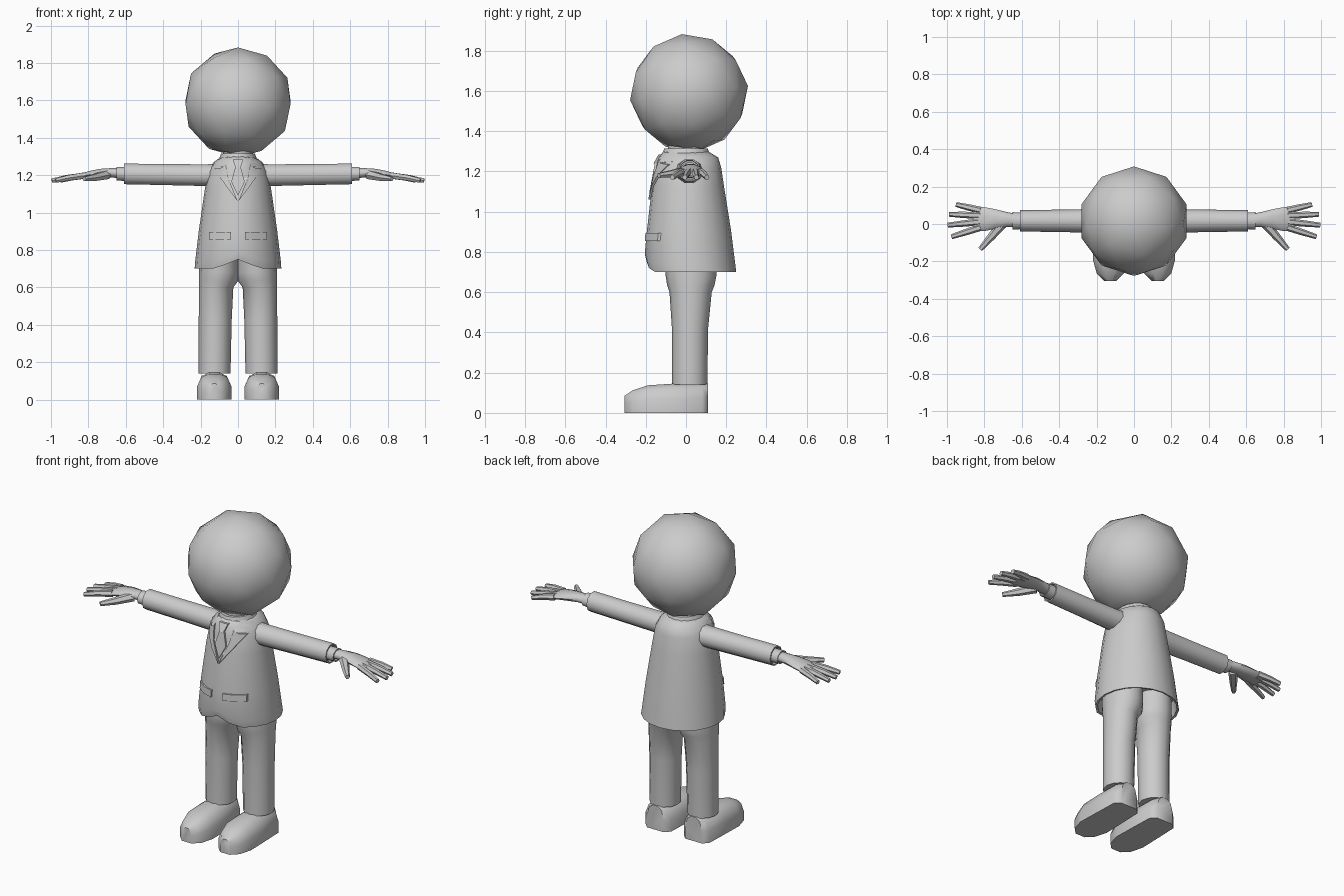
import bpy, bmesh, math
from mathutils import Vector, Matrix

if "Cube" in bpy.data.objects:
    bpy.data.objects.remove(bpy.data.objects["Cube"])

grey = bpy.data.materials.new("plain grey")
grey.diffuse_color = (0.6, 0.6, 0.6, 1)
grey.use_nodes = True
grey.node_tree.nodes["Principled BSDF"].inputs["Base Color"].default_value = grey.diffuse_color


def finish(name, bm, mirror=False, angle=50):
    """Turn a bmesh into a smooth shaded object, optionally mirrored in x."""
    bmesh.ops.recalc_face_normals(bm, faces=bm.faces)
    me = bpy.data.meshes.new(name)
    bm.to_mesh(me)
    bm.free()
    me.materials.append(grey)
    ob = bpy.data.objects.new(name, me)
    bpy.context.collection.objects.link(ob)
    if mirror:
        ob.modifiers.new("mirror", 'MIRROR').use_mirror_merge = False
    bpy.ops.object.select_all(action='DESELECT')
    ob.select_set(True)
    bpy.context.view_layer.objects.active = ob
    bpy.ops.object.shade_smooth_by_angle(angle=math.radians(angle))
    return ob


def add_loft(bm, rings):
    """Skin a list of closed rings and cap both ends."""
    vs = [[bm.verts.new(p) for p in r] for r in rings]
    n = len(vs[0])
    for a, b in zip(vs, vs[1:]):
        for i in range(n):
            j = (i + 1) % n
            bm.faces.new((a[i], a[j], b[j], b[i]))
    bm.faces.new(vs[0])
    bm.faces.new(vs[-1])


def loft(name, rings, **kw):
    bm = bmesh.new()
    add_loft(bm, rings)
    return finish(name, bm, **kw)


def ring_z(z, cx, cy, rx, ry, n=16):
    return [Vector((cx + rx * math.cos(t), cy + ry * math.sin(t), z))
            for t in (2 * math.pi * i / n for i in range(n))]


def ring_x(x, cy, cz, ry, rz, n=10):
    return [Vector((x, cy + ry * math.cos(t), cz + rz * math.sin(t)))
            for t in (2 * math.pi * i / n for i in range(n))]


# Head: coarse ball
bm = bmesh.new()
bmesh.ops.create_icosphere(bm, subdivisions=2, radius=0.295,
                           matrix=Matrix.Translation((0, 0.015, 1.59)) @ Matrix.Rotation(0.12, 4, 'X'))
finish("head", bm, angle=180)
loft("neck", [ring_z(1.24, 0, 0, .08, .09, 12), ring_z(1.36, 0, 0, .08, .09, 12)])

# Jacket: flared body with raised front hem and a lip folded inside
BODY = [(.70, .232, -.195, .25), (.74, .229, -.205, .245), (.90, .21, -.195, .225),
        (1.12, .178, -.17, .19), (1.22, .16, -.152, .175), (1.27, .13, -.138, .16),
        (1.30, .088, -.112, .11)]


def body_ring(z, hw, y0, y1, n=20):
    return ring_z(z, 0, (y0 + y1) / 2, hw, (y1 - y0) / 2, n)


def hem(ring):
    for p in ring:
        if p.y < 0:
            p.z += .05 * max(0, 1 - abs(p.x) / .12)
    return ring


rings = [body_ring(.79, .21, -.18, .225), hem(body_ring(.703, .22, -.183, .238)),
         hem(body_ring(*BODY[0])), hem(body_ring(*BODY[1]))]
loft("jacket", rings + [body_ring(*b) for b in BODY[2:]])


def front_y(x, z):
    """Depth of the jacket front at a given x and z."""
    for a, b in zip(BODY, BODY[1:]):
        if z <= b[0]:
            break
    t = min(1, (z - a[0]) / (b[0] - a[0]))
    hw, y0, y1 = (a[i] + (b[i] - a[i]) * t for i in (1, 2, 3))
    return (y0 + y1) / 2 - (y1 - y0) / 2 * math.sqrt(max(.04, 1 - (x / hw) ** 2))


def plate(name, outline, lift, mirror=False):
    """Thin panel that follows the jacket front."""
    front = [Vector((x, front_y(x, z) - lift, z)) for x, z in outline]
    back = [p + Vector((0, lift + .006, 0)) for p in front]
    bm = bmesh.new()
    add_loft(bm, [back, front])
    bmesh.ops.triangulate(bm, faces=[f for f in bm.faces if len(f.verts) > 4])
    finish(name, bm, mirror, 35)


# Shirt, tie, lapels, collar, pockets
plate("shirt_front", [(0, 1.07), (.05, 1.18), (.06, 1.295), (-.06, 1.295), (-.05, 1.18)], .004)
plate("tie", [(0, 1.09), (.036, 1.165), (.014, 1.245), (-.014, 1.245), (-.036, 1.165)], .010)
plate("tie_knot", [(.014, 1.24), (.028, 1.285), (-.028, 1.285), (-.014, 1.24)], .016)
plate("lapel", [(.002, 1.06), (.055, 1.13), (.09, 1.18), (.125, 1.235), (.09, 1.24),
                (.065, 1.255), (.05, 1.18)], .011, True)
plate("jacket_collar", [(.062, 1.25), (.09, 1.245), (.135, 1.25), (.115, 1.28), (.075, 1.298)], .012, True)
plate("pocket_flap", [(.038, .855), (.10, .855), (.155, .855), (.155, .895), (.10, .895), (.038, .895)],
      .010, True)
loft("shirt_collar", [ring_z(1.27, 0, 0, .11, .125), ring_z(1.295, 0, 0, .098, .115),
                      ring_z(1.315, 0, 0, .09, .108), ring_z(1.315, 0, 0, .075, .09)])

# Sleeves with hollow ends, shirt cuffs
loft("sleeve", [ring_x(.08, .015, 1.20, .075, .065), ring_x(.17, .016, 1.20, .065, .061),
                ring_x(.38, .017, 1.203, .060, .059), ring_x(.61, .017, 1.207, .057, .058),
                ring_x(.61, .017, 1.207, .050, .050), ring_x(.59, .017, 1.207, .048, .048)], mirror=True)
loft("cuff", [ring_x(.57, .017, 1.205, .044, .040), ring_x(.65, .017, 1.208, .046, .038),
              ring_x(.65, .017, 1.208, .038, .031), ring_x(.635, .017, 1.208, .036, .03)], mirror=True)

# Hands: palm, four fingers and a thumb
loft("palm", [ring_x(.62, .018, 1.21, .034, .029), ring_x(.68, .024, 1.213, .040, .026),
              ring_x(.74, .027, 1.210, .052, .025), ring_x(.80, .026, 1.202, .064, .020),
              ring_x(.86, .026, 1.190, .064, .013)], mirror=True)


def tube(name, points, radii, n=6):
    """Tapered finger through a few points."""
    d = (points[-1] - points[0]).normalized()
    side = d.cross(Vector((0, 0, 1))).normalized()
    up = side.cross(d)
    loft(name, [[p + (side * math.cos(t) + up * math.sin(t)) * r
                 for t in (2 * math.pi * i / n for i in range(n))]
                for p, r in zip(points, radii)], mirror=True)


FINGERS = {"little_finger": (.073, .95, .104), "ring_finger": (.045, .988, .052),
           "middle_finger": (.012, .995, -.006), "index_finger": (-.018, .975, -.068)}
for name, (y0, x1, y1) in FINGERS.items():
    a, b = Vector((.82, y0, 1.198)), Vector((x1, y1, 1.171))
    tube(name, [a, a.lerp(b, .55) + Vector((0, 0, .003)), b], [.019, .017, .013])
tube("thumb", [Vector((.70, .005, 1.203)), Vector((.765, -.07, 1.188)), Vector((.822, -.135, 1.18))],
     [.027, .021, .013])

# Trousers: legs meet under the jacket
LEG = [(.14, .125, .085, .018, .088), (.42, .122, .088, .02, .09), (.60, .117, .092, .023, .105),
       (.635, .104, .105, .024, .118), (.68, .102, .107, .025, .126), (.80, .10, .10, .022, .13)]
loft("trouser_leg", [ring_z(z, cx, cy, rx, ry, 12) for z, cx, rx, cy, ry in LEG], mirror=True)

# Shoes: flat soles, rounded tops, blunt toes
SECTION = [(-1, 0), (1, 0), (1, .5), (.75, .87), (.3, 1), (-.3, 1), (-.75, .87), (-1, .5)]
SHOE = [(.11, .055, .145), (.08, .085, .145), (-.07, .09, .145), (-.19, .093, .137),
        (-.265, .072, .112), (-.305, .032, .085)]
loft("shoe", [[Vector((.127 + w * u, y, h * v)) for u, v in SECTION] for y, w, h in SHOE], mirror=True)
